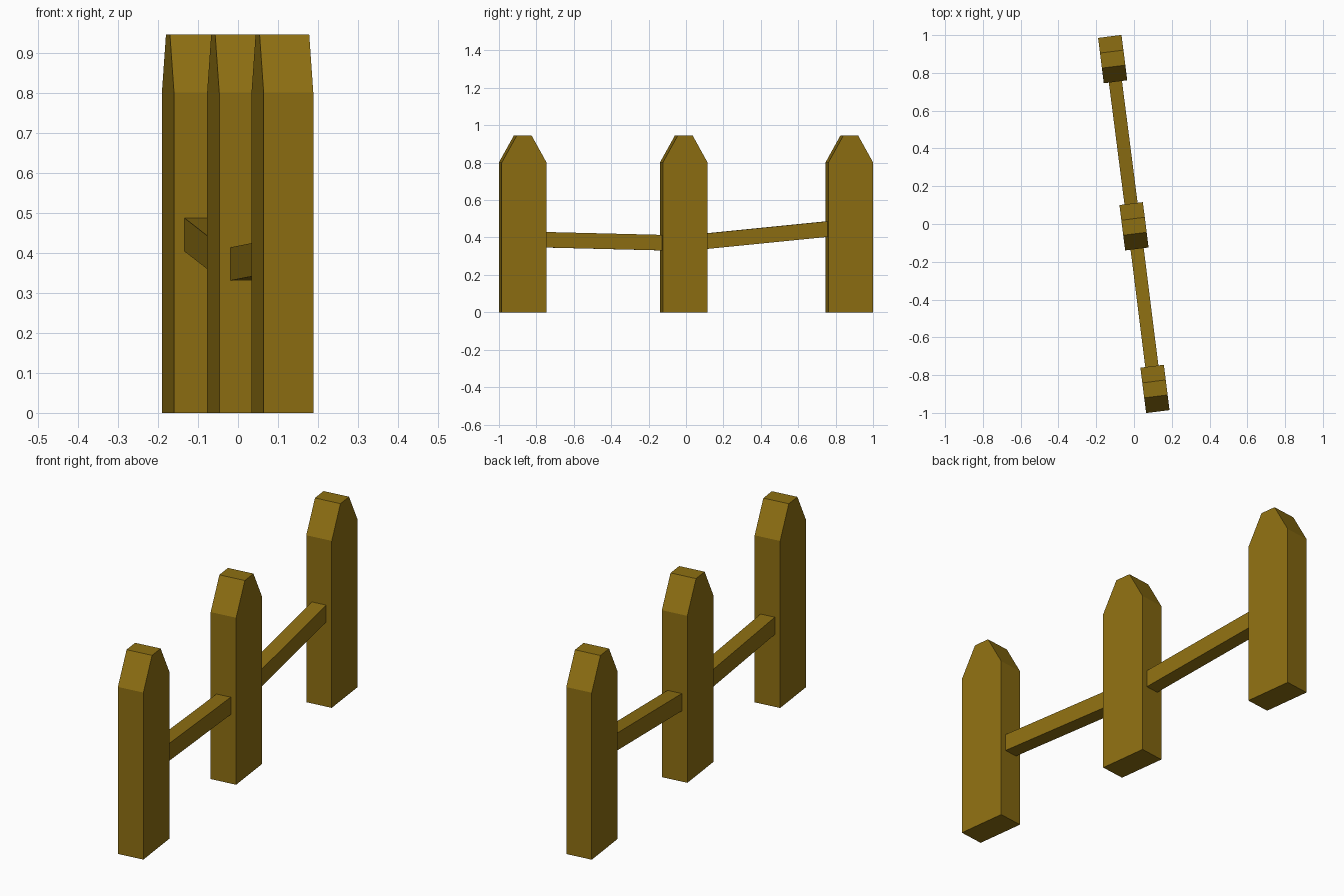
import bpy, bmesh, math
from mathutils import Matrix, Vector

if "Cube" in bpy.data.objects:
    bpy.data.objects.remove(bpy.data.objects["Cube"])

wood = bpy.data.materials.new("wood")
wood.diffuse_color = (0.27, 0.16, 0.006, 1)
wood.use_nodes = True
wood.node_tree.nodes["Principled BSDF"].inputs["Base Color"].default_value = wood.diffuse_color


def add_object(name, bm):
    bmesh.ops.recalc_face_normals(bm, faces=bm.faces)
    mesh = bpy.data.meshes.new(name)
    bm.to_mesh(mesh)
    bm.free()
    mesh.materials.append(wood)
    obj = bpy.data.objects.new(name, mesh)
    bpy.context.collection.objects.link(obj)
    return obj


def post(name, x, y):
    # Pointed picket outline in the YZ plane, extruded through its thickness
    half, tip, thick = 0.121, 0.04, 0.125
    outline = [(-half, 0), (half, 0), (half, 0.8), (tip, 0.945), (-tip, 0.945), (-half, 0.8)]
    bm = bmesh.new()
    face = bm.faces.new([bm.verts.new((-thick / 2, py, pz)) for py, pz in outline])
    ext = bmesh.ops.extrude_face_region(bm, geom=[face])
    moved = [v for v in ext["geom"] if isinstance(v, bmesh.types.BMVert)]
    bmesh.ops.translate(bm, verts=moved, vec=(thick, 0, 0))
    obj = add_object(name, bm)
    obj.location = (x, y, 0)
    obj.rotation_euler.z = math.radians(7.2)


def rail(name, start, end):
    # Square-cut beam running between two points
    start, end = Vector(start), Vector(end)
    d = end - start
    bm = bmesh.new()
    bmesh.ops.create_cube(bm, size=1, matrix=Matrix.Diagonal((0.07, d.length, 0.083, 1)))
    obj = add_object(name, bm)
    obj.location = (start + end) / 2
    obj.rotation_euler = (math.atan2(d.z, d.xy.length), 0, math.atan2(-d.x, d.y))


# Pickets
post("front_post", 0.111, -0.873)
post("middle_post", 0.0, -0.012)
post("back_post", -0.113, 0.873)

# Slightly crooked rails, ends tucked into the pickets
rail("front_rail", (0.096, -0.765, 0.388), (0.015, -0.12, 0.372))
rail("back_rail", (-0.014, 0.095, 0.379), (-0.100, 0.765, 0.446))
